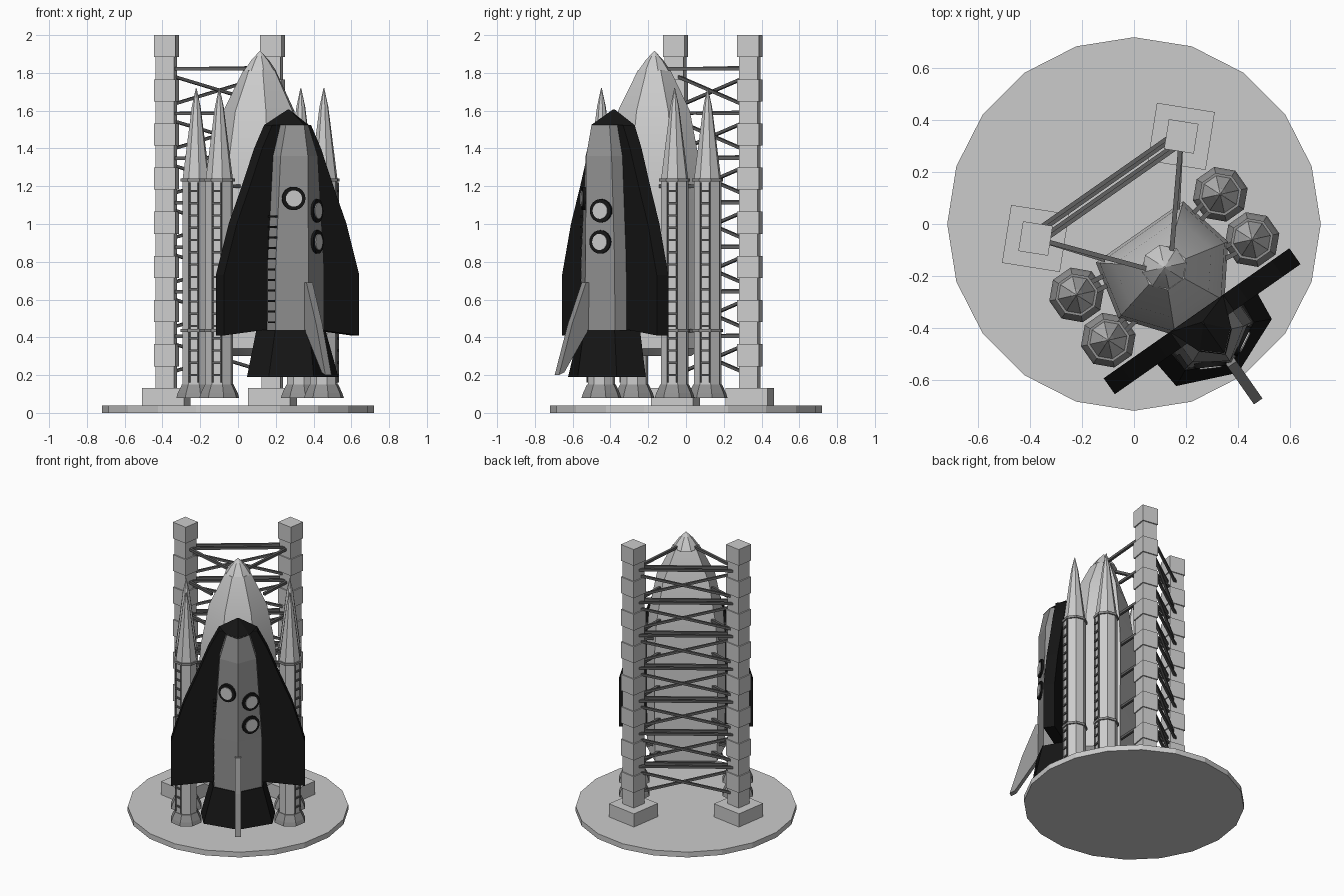
import bpy, bmesh
from math import sin, cos, pi, radians
from mathutils import Matrix, Vector

if "Cube" in bpy.data.objects:
    bpy.data.objects.remove(bpy.data.objects["Cube"])

TURN = Matrix.Rotation(radians(35), 4, 'Z')   # whole launch stack is turned on the pad


def material(name, v):
    m = bpy.data.materials.new(name)
    m.diffuse_color = (v, v, v, 1)
    m.use_nodes = True
    m.node_tree.nodes["Principled BSDF"].inputs["Base Color"].default_value = m.diffuse_color
    return m


BLACK = material("black_tiles", 0.008)
DARK = material("dark_steel", 0.12)
HULL = material("hull_grey", 0.28)


def finish(name, bm, mat=None, smooth=False):
    bmesh.ops.recalc_face_normals(bm, faces=bm.faces)
    bm.transform(TURN)
    me = bpy.data.meshes.new(name)
    bm.to_mesh(me)
    bm.free()
    ob = bpy.data.objects.new(name, me)
    bpy.context.collection.objects.link(ob)
    if mat:
        me.materials.append(mat)
    if smooth:
        bpy.ops.object.select_all(action='DESELECT')
        ob.select_set(True)
        bpy.context.view_layer.objects.active = ob
        bpy.ops.object.shade_smooth_by_angle(angle=radians(30))
    return ob


def loft(bm, rings):
    rows = [[bm.verts.new(p) for p in r] for r in rings]
    n = len(rows[0])
    for a, b in zip(rows, rows[1:]):
        for i in range(n):
            j = (i + 1) % n
            bm.faces.new((a[i], a[j], b[j], b[i]))
    bm.faces.new(rows[0])
    bm.faces.new(rows[-1])


def turned(bm, x, y, profile, angles):
    loft(bm, [[(x + r * cos(a), y + r * sin(a), z) for a in angles] for r, z in profile])


def box(bm, c, size, rot=0.0):
    m = Matrix.Translation(c) @ Matrix.Rotation(rot, 4, 'Z') @ Matrix.Diagonal((*size, 1))
    bmesh.ops.create_cube(bm, size=1, matrix=m)


def bar(bm, a, b, t=0.02):
    a, b = Vector(a), Vector(b)
    d = b - a
    m = Matrix.Translation((a + b) / 2) @ d.to_track_quat('Z', 'Y').to_matrix().to_4x4()
    bmesh.ops.create_cube(bm, size=1, matrix=m @ Matrix.Diagonal((t, t, d.length, 1)))


def ngon(n, off=0.0):
    return [off + 2 * pi * i / n for i in range(n)]


# round launch pad
bm = bmesh.new()
turned(bm, 0, 0, [(0.72, 0), (0.72, 0.038)], ngon(20, radians(-35)))
finish("launch_pad", bm)

# two stacked towers on footings
TX, TY, ROT = 0.343, 0.172, radians(-44)
for s, side in ((-1, "left"), (1, "right")):
    bm = bmesh.new()
    box(bm, (s * TX, TY, 0.083), (0.226, 0.226, 0.1), ROT)
    step = (2.0 - 0.13) / 16
    for i in range(16):
        w = 0.116 if i % 2 else 0.1
        box(bm, (s * TX, TY, 0.13 + step * (i + 0.5)), (w, w, step), ROT)
    finish(side + "_tower", bm)

# horizontal ties, cross braces and service arms
bm = bmesh.new()
levels = [0.405 + 0.236 * i for i in range(7)]
for z in levels:
    for dy in (-0.025, 0.025):
        bar(bm, (-TX, TY + dy, z), (TX, TY + dy, z + 0.008), 0.016)
    for s in (-1, 1):
        end = (s * 0.05, -0.18, z) if z > 1.7 else (s * 0.17, -0.05, z)
        bar(bm, (s * TX, TY, z), end, 0.018)
        bar(bm, (-s * TX, TY + s * 0.012, z - 0.2), (s * TX, TY + s * 0.012, z - 0.03), 0.016)
finish("tower_bracing", bm, DARK)

# main fuel tank, flat toward the towers
CY = -0.204
tank_angles = [radians(-90 + a) for a in (-129, -77, -26, 26, 77, 129)]
bm = bmesh.new()
turned(bm, 0, CY, [(0.2, 0.3), (0.262, 0.34), (0.265, 1.1), (0.25, 1.32), (0.195, 1.6), (0.088, 1.815)],
       tank_angles)
finish("main_tank", bm, None, True)
bm = bmesh.new()
turned(bm, 0, CY, [(0.088, 1.81), (0.05, 1.865), (0.003, 1.915)], ngon(8, pi / 8))
finish("tank_nose", bm, None, True)

# four boosters with bands, bells and ladders
OCT = ngon(8, pi / 8)
for s, side in ((-1, "left"), (1, "right")):
    for y, place in ((-0.097, "rear"), (-0.31, "front")):
        x, tag = s * 0.338, side + "_" + place
        bm = bmesh.new()
        turned(bm, x, y, [(0.074, 0.14), (0.074, 1.235), (0.024, 1.62), (0.002, 1.72)], OCT)
        finish(tag + "_booster", bm)
        bm = bmesh.new()
        turned(bm, x, y, [(0.108, 0.08), (0.1, 0.105), (0.078, 0.15)], OCT)
        for z in (0.435, 1.233):
            turned(bm, x, y, [(0.084, z - 0.008), (0.084, z + 0.008)], OCT)
        finish(tag + "_bell_and_bands", bm, HULL)
        bm = bmesh.new()
        a = radians(-45 if s > 0 else -135)
        d, t = Vector((cos(a), sin(a), 0)), Vector((-sin(a), cos(a), 0))
        c = Vector((x, y, 0)) + d * 0.071
        for k in (-0.025, 0.025):
            p = c + t * k
            bar(bm, p + Vector((0, 0, 0.16)), p + Vector((0, 0, 1.22)), 0.008)
        for i in range(16):
            p = c + Vector((0, 0, 0.2 + i * 0.065))
            bar(bm, p - t * 0.025, p + t * 0.025, 0.012)
        # twin struts to the tank
        for z in (0.435, 1.2):
            for k in (-0.02, 0.02):
                bar(bm, (x, y + k, z), (s * 0.2, y * 0.8 + CY * 0.2 + k, z), 0.018)
        finish(tag + "_ladder_and_struts", bm, DARK)

# orbiter wing plate
half = [(0.125, 1.525), (0.19, 1.4), (0.27, 1.2), (0.355, 1.0), (0.437, 0.73), (0.437, 0.41), (0.17, 0.44)]
outline = half + [(-u, z) for u, z in reversed(half)]
bm = bmesh.new()
loft(bm, [[(u, v, z) for u, z in outline] for v in (-0.42, -0.495)])
finish("orbiter_wings", bm, BLACK)


def hull(w, back, corner, ridge, z, rear=1.0):
    return [(w * rear, back, z), (w, corner, z), (0, ridge, z), (-w, corner, z), (-w * rear, back, z)]


# orbiter fuselage with a front ridge, black skirt and nose cap
bm = bmesh.new()
loft(bm, [hull(0.158, -0.45, -0.57, -0.655, 0.43), hull(0.155, -0.45, -0.57, -0.65, 0.8),
          hull(0.12, -0.45, -0.565, -0.645, 1.36), hull(0.072, -0.45, -0.545, -0.61, 1.527)])
finish("orbiter_fuselage", bm, HULL)
bm = bmesh.new()
loft(bm, [hull(0.225, -0.43, -0.605, -0.70, 0.19, 1.08), hull(0.162, -0.42, -0.575, -0.66, 0.44, 1.08)])
finish("orbiter_skirt", bm, BLACK)
bm = bmesh.new()
loft(bm, [hull(0.075, -0.42, -0.548, -0.615, 1.523, 1.7), hull(0.003, -0.46, -0.47, -0.475, 1.605)])
finish("orbiter_nose", bm, BLACK)

# tail fin
fin = [(-0.62, 0.69), (-0.66, 0.69), (-0.75, 0.47), (-0.835, 0.2), (-0.80, 0.215), (-0.63, 0.46)]
bm = bmesh.new()
loft(bm, [[(u, v, z) for v, z in fin] for u in (-0.02, 0.02)])
finish("tail_fin", bm, HULL)

# round windows on the slanted front faces
for i, (u, z) in enumerate(((-0.067, 1.135), (0.08, 1.07), (0.08, 0.905))):
    s = 1 if u > 0 else -1
    w = 0.155 - max(0, z - 0.8) * 0.0625
    v = -0.648 + 0.08 * abs(u) / w
    n = Vector((s * 0.48, -0.88, 0)).normalized()
    q = n.to_track_quat('Z', 'Y').to_matrix().to_4x4()
    for part, r, depth, mat in (("frame", 0.062, 0.03, BLACK), ("glass", 0.043, 0.04, None)):
        bm = bmesh.new()
        bmesh.ops.create_cone(bm, cap_ends=True, segments=24, radius1=r, radius2=r, depth=depth,
                              matrix=Matrix.Translation((u, v, z)) @ q)
        finish(f"window_{part}_{i + 1}", bm, mat, True)

# rungs up the side of the fuselage
bm = bmesh.new()
for i in range(11):
    box(bm, (-0.153, -0.54, 0.48 + i * 0.056), (0.02, 0.06, 0.01))
finish("fuselage_rungs", bm, BLACK)
